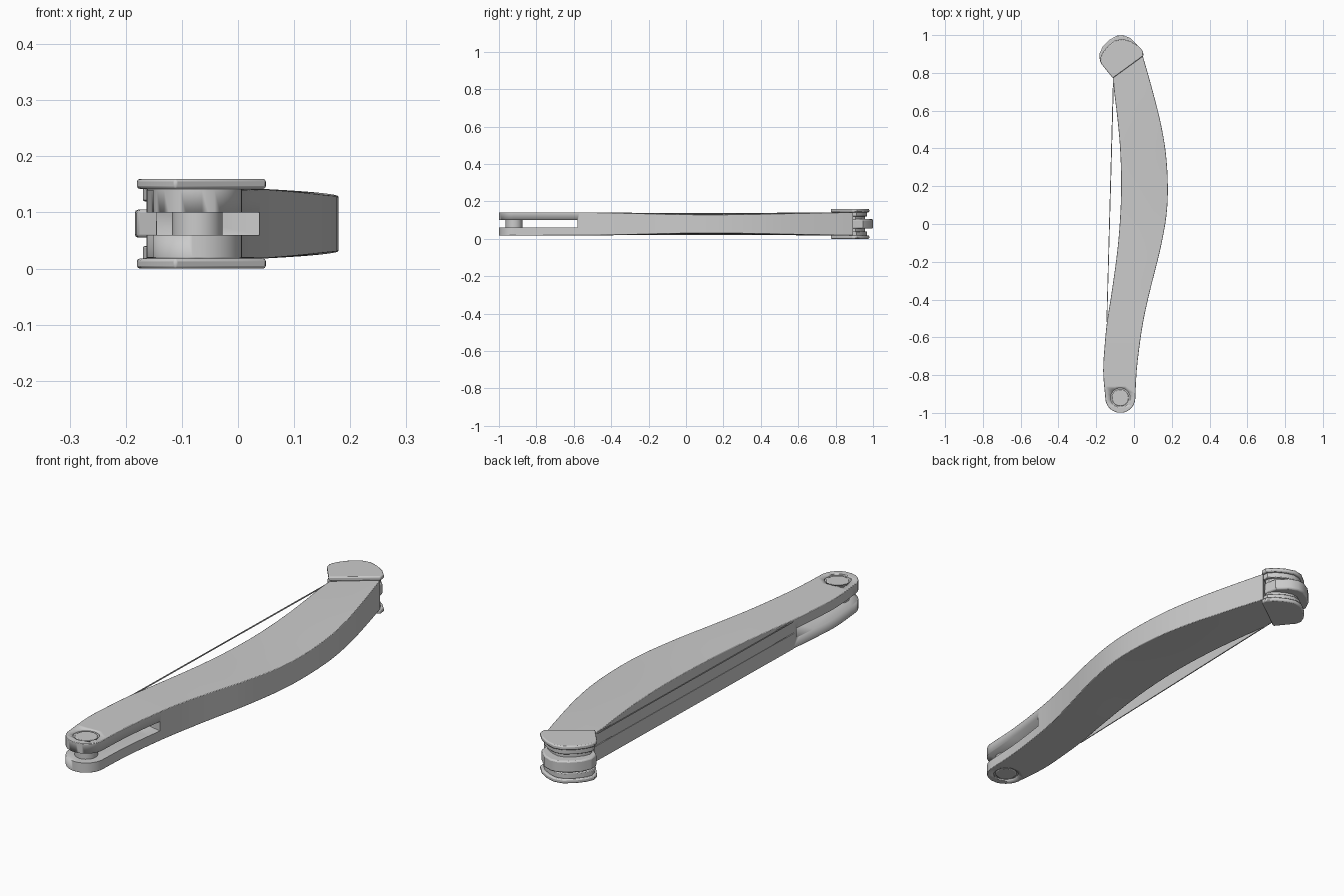
import bpy, bmesh, math
from mathutils import Vector

if "Cube" in bpy.data.objects:
    bpy.data.objects.remove(bpy.data.objects["Cube"])

MID = 0.08  # mid height of the whole arm


def make(name, bm, angle=30):
    bmesh.ops.recalc_face_normals(bm, faces=bm.faces)
    me = bpy.data.meshes.new(name)
    bm.to_mesh(me)
    bm.free()
    ob = bpy.data.objects.new(name, me)
    bpy.context.collection.objects.link(ob)
    bpy.context.view_layer.objects.active = ob
    bpy.ops.object.select_all(action='DESELECT')
    ob.select_set(True)
    bpy.ops.object.shade_smooth_by_angle(angle=math.radians(angle))
    return ob


def prism(name, pts, z0, z1, bevel=0.0):
    bm = bmesh.new()
    f = bm.faces.new([bm.verts.new((x, y, z0)) for x, y in pts])
    r = bmesh.ops.extrude_face_region(bm, geom=[f])
    top = [v for v in r['geom'] if isinstance(v, bmesh.types.BMVert)]
    bmesh.ops.translate(bm, verts=top, vec=(0, 0, z1 - z0))
    ob = make(name, bm)
    if bevel:
        add_bevel(ob, bevel)
    return ob


def add_bevel(ob, width):
    m = ob.modifiers.new("edge", 'BEVEL')
    m.width, m.segments, m.limit_method = width, 2, 'ANGLE'
    m.angle_limit = math.radians(40)


def circle(cx, cy, r, n=24):
    return [(cx + r * math.cos(2 * math.pi * i / n), cy + r * math.sin(2 * math.pi * i / n)) for i in range(n)]


def cut(ob, cutter):
    cutter.hide_render = True
    cutter.hide_set(True)
    m = ob.modifiers.new("cut", 'BOOLEAN')
    m.object, m.operation, m.solver = cutter, 'DIFFERENCE', 'EXACT'


def spline(pts, steps):
    out = []
    for i in range(len(pts) - 1):
        p = [Vector(pts[max(0, min(len(pts) - 1, i + k))]) for k in (-1, 0, 1, 2)]
        for s in range(steps):
            t = s / steps
            out.append(0.5 * (2 * p[1] + (p[2] - p[0]) * t + (2 * p[0] - 5 * p[1] + 4 * p[2] - p[3]) * t * t
                              + (3 * p[1] - p[0] - 3 * p[2] + p[3]) * t ** 3))
    return out + [Vector(pts[-1])]


# Arm body: paired left/right outline points (left x, left y, right x, right y)
outline = [(-0.152, -0.92, 0.007, -0.92), (-0.163, -0.78, 0.014, -0.78), (-0.155, -0.64, 0.03, -0.64),
           (-0.143, -0.52, 0.052, -0.50), (-0.118, -0.36, 0.088, -0.34), (-0.088, -0.14, 0.138, -0.14),
           (-0.072, 0.06, 0.171, 0.04), (-0.068, 0.24, 0.179, 0.20), (-0.075, 0.42, 0.168, 0.38),
           (-0.09, 0.58, 0.138, 0.55), (-0.105, 0.70, 0.092, 0.73), (-0.11, 0.775, 0.045, 0.895)]
rows = []
for k in range(10):
    a = math.radians(84 - 8.4 * k)
    w, y = 0.0795 * math.cos(a), -0.92 - 0.0795 * math.sin(a)
    rows.append((-0.0725 - w, y, -0.0725 + w, y))
rows += [tuple(v) for v in (spline([o[:2] + (0,) for o in outline], 4) and
         [(l.x, l.y, r.x, r.y) for l, r in zip(spline([o[:2] + (0,) for o in outline], 4),
                                             spline([o[2:] + (0,) for o in outline], 4))])]


def half(x, y):
    return 0.062 - 0.006 * math.exp(-((y - 0.1) / 0.4) ** 2) - 0.05 * max(0, x - 0.05)


bm = bmesh.new()
rings = []
for lx, ly, rx, ry in rows:
    pts = [(lx + (rx - lx) * t, ly + (ry - ly) * t) for t in (0, 0.35, 0.7, 1)]
    rings.append([bm.verts.new((x, y, MID - half(x, y))) for x, y in pts] +
                 [bm.verts.new((x, y, MID + half(x, y))) for x, y in reversed(pts)])
for a, b in zip(rings, rings[1:]):
    for i in range(8):
        j = (i + 1) % 8
        bm.faces.new((a[i], a[j], b[j], b[i]))
bm.faces.new(rings[0])
bm.faces.new(rings[-1])
body = make("arm_body", bm)
add_bevel(body, 0.006)

# Fork slot and pivot recesses at the front end
cut(body, prism("slot_cutter", [(-0.3, -1.1), (0.2, -1.1), (0.2, -0.62), (-0.3, -0.5)], 0.06, 0.10))
for i, z in enumerate((0.0, 0.136)):
    cut(body, prism(f"pivot_recess_cutter_{i}", circle(-0.0725, -0.92, 0.052), z, z + 0.024))

# Pivot pin with slightly domed heads
prism("pivot_pin", circle(-0.0725, -0.92, 0.045), 0.021, 0.139, 0.004)

# Thin side web along the hollow left edge, and its upper edge strip
prism("side_web", [(-0.146, -0.52), (-0.142, -0.52), (-0.106, 0.775), (-0.111, 0.775)], 0.02, 0.085)
prism("web_top_strip", [(-0.146, -0.52), (-0.143, -0.52), (-0.108, 0.775), (-0.111, 0.775)], 0.133, 0.138)

# Rear knuckle: outer cheek plates, inner cheeks, core and centre lug
cheek = [(-0.112, 0.772), (0.05, 0.89), (0.048, 0.915), (0.02, 0.945), (-0.02, 0.968), (-0.06, 0.98),
         (-0.10, 0.972), (-0.14, 0.94), (-0.168, 0.905), (-0.18, 0.875), (-0.175, 0.85)]
cx, cy = -0.075, 0.87


def scaled(s):
    return [(cx + (x - cx) * s, cy + (y - cy) * s) for x, y in cheek]


for side, z0, z1 in (("lower", 0.0, 0.018), ("upper", 0.142, 0.16)):
    prism(f"{side}_cheek_plate", cheek, z0, z1, 0.005)
for side, z0, z1 in (("lower", 0.016, 0.04), ("upper", 0.12, 0.144)):
    prism(f"{side}_inner_cheek", scaled(0.9), z0, z1, 0.003)
prism("knuckle_core", scaled(0.8), 0.03, 0.13)
lug = [(-0.10, 0.79), (0.03, 0.885), (0.02, 0.945), (-0.02, 0.985), (-0.06, 1.0), (-0.09, 0.997),
       (-0.13, 0.975), (-0.165, 0.94), (-0.184, 0.90), (-0.18, 0.86)]
prism("centre_lug", lug, 0.055, 0.105, 0.006)
